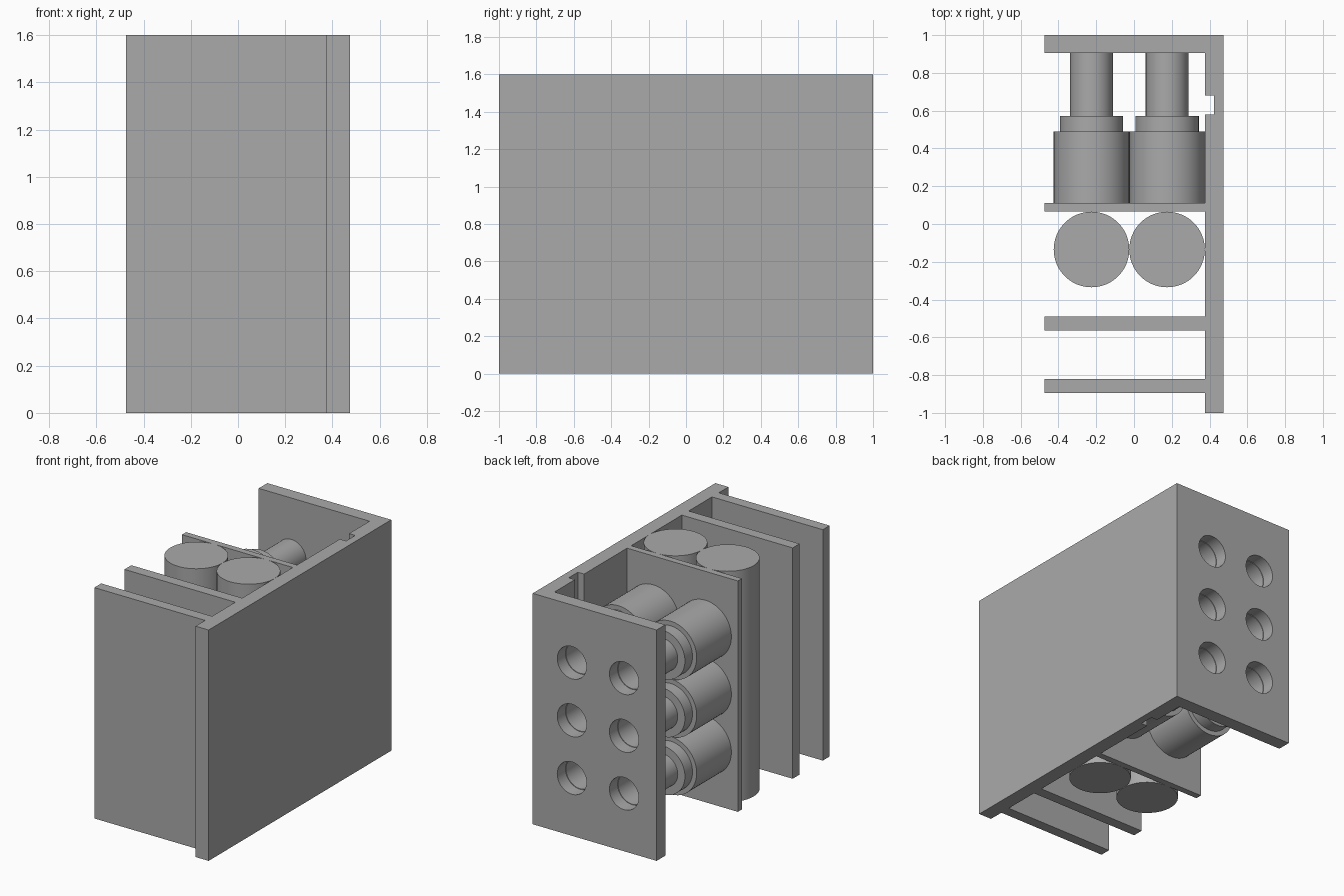
import bpy, bmesh, math
from mathutils import Matrix

if "Cube" in bpy.data.objects:
    bpy.data.objects.remove(bpy.data.objects["Cube"])

H = 1.6
COLUMNS = (-0.225, 0.175)
ROWS = (0.4, 0.8, 1.2)

grey = bpy.data.materials.new("plain grey")
grey.diffuse_color = (0.4, 0.4, 0.4, 1)
grey.use_nodes = True
grey.node_tree.nodes["Principled BSDF"].inputs["Base Color"].default_value = grey.diffuse_color


def finish(name, bm, smooth=False):
    bmesh.ops.recalc_face_normals(bm, faces=bm.faces)
    mesh = bpy.data.meshes.new(name)
    bm.to_mesh(mesh)
    bm.free()
    mesh.materials.append(grey)
    ob = bpy.data.objects.new(name, mesh)
    bpy.context.collection.objects.link(ob)
    if smooth:
        bpy.ops.object.select_all(action='DESELECT')
        ob.select_set(True)
        bpy.context.view_layer.objects.active = ob
        bpy.ops.object.shade_smooth_by_angle(angle=math.radians(30))
    return ob


def prism(name, outline):
    """Extrude a plan outline to the full height."""
    bm = bmesh.new()
    face = bm.faces.new([bm.verts.new((x, y, 0)) for x, y in outline])
    top = bmesh.ops.extrude_face_region(bm, geom=[face])["geom"]
    bmesh.ops.translate(bm, vec=(0, 0, H),
                        verts=[v for v in top if isinstance(v, bmesh.types.BMVert)])
    return finish(name, bm)


def plate(name, y0, y1):
    return prism(name, [(-0.475, y0), (0.375, y0), (0.375, y1), (-0.475, y1)])


def lathe(name, profile, matrix, steps=64):
    """Spin a (radius, height) profile about local z, then place it."""
    bm = bmesh.new()
    vs = [bm.verts.new((r, 0, h)) for r, h in profile]
    edges = [bm.edges.new(p) for p in zip(vs, vs[1:])]
    bmesh.ops.spin(bm, geom=vs + edges, axis=(0, 0, 1), cent=(0, 0, 0),
                   angle=math.tau, steps=steps)
    bmesh.ops.remove_doubles(bm, verts=bm.verts, dist=1e-5)
    bmesh.ops.transform(bm, matrix=matrix, verts=bm.verts)
    return finish(name, bm, True)


# Side wall with a full-height slot on its inner face
prism("side_wall", [(0.375, -1), (0.475, -1), (0.475, 1), (0.375, 1),
                    (0.375, 0.68), (0.423, 0.68), (0.423, 0.58), (0.375, 0.58)])

# Cross plates
plate("front_plate", -0.895, -0.82)
plate("second_plate", -0.565, -0.49)
plate("divider_plate", 0.065, 0.11)
back = plate("back_plate", 0.905, 1.0)

# Upright cylinders
for i, x in enumerate(COLUMNS):
    lathe(f"upright_cylinder_{i + 1}", [(0, 0), (0.2, 0), (0.2, H), (0, H)],
          Matrix.Translation((x, -0.135, 0)))

# Stepped sockets, open towards the back plate, with matching holes
TO_BACK = Matrix.Rotation(-math.pi / 2, 4, 'X')
cutters = bpy.data.collections.new("cutters")
for x in COLUMNS:
    for z in ROWS:
        lathe("socket", [(0, 0.11), (0.2, 0.11), (0.2, 0.49), (0.168, 0.49),
                         (0.168, 0.573), (0.113, 0.573), (0.113, 0.91),
                         (0.108, 0.91), (0.108, 0.49), (0, 0.49)],
              Matrix.Translation((x, 0, z)) @ TO_BACK)
        cutter = lathe("hole_cutter", [(0, 0.8), (0.112, 0.8), (0.112, 1.1), (0, 1.1)],
                       Matrix.Translation((x, 0, z)) @ TO_BACK)
        cutter.hide_render = True
        cutter.hide_viewport = True
        cutters.objects.link(cutter)
holes = back.modifiers.new("holes", 'BOOLEAN')
holes.operand_type = 'COLLECTION'
holes.collection = cutters
holes.solver = 'EXACT'
bpy.context.view_layer.objects.active = back
bpy.ops.object.select_all(action='DESELECT')
back.select_set(True)
bpy.ops.object.modifier_apply(modifier=holes.name)
for cutter in list(cutters.objects):
    bpy.data.objects.remove(cutter)
bpy.ops.object.shade_smooth_by_angle(angle=math.radians(30))
